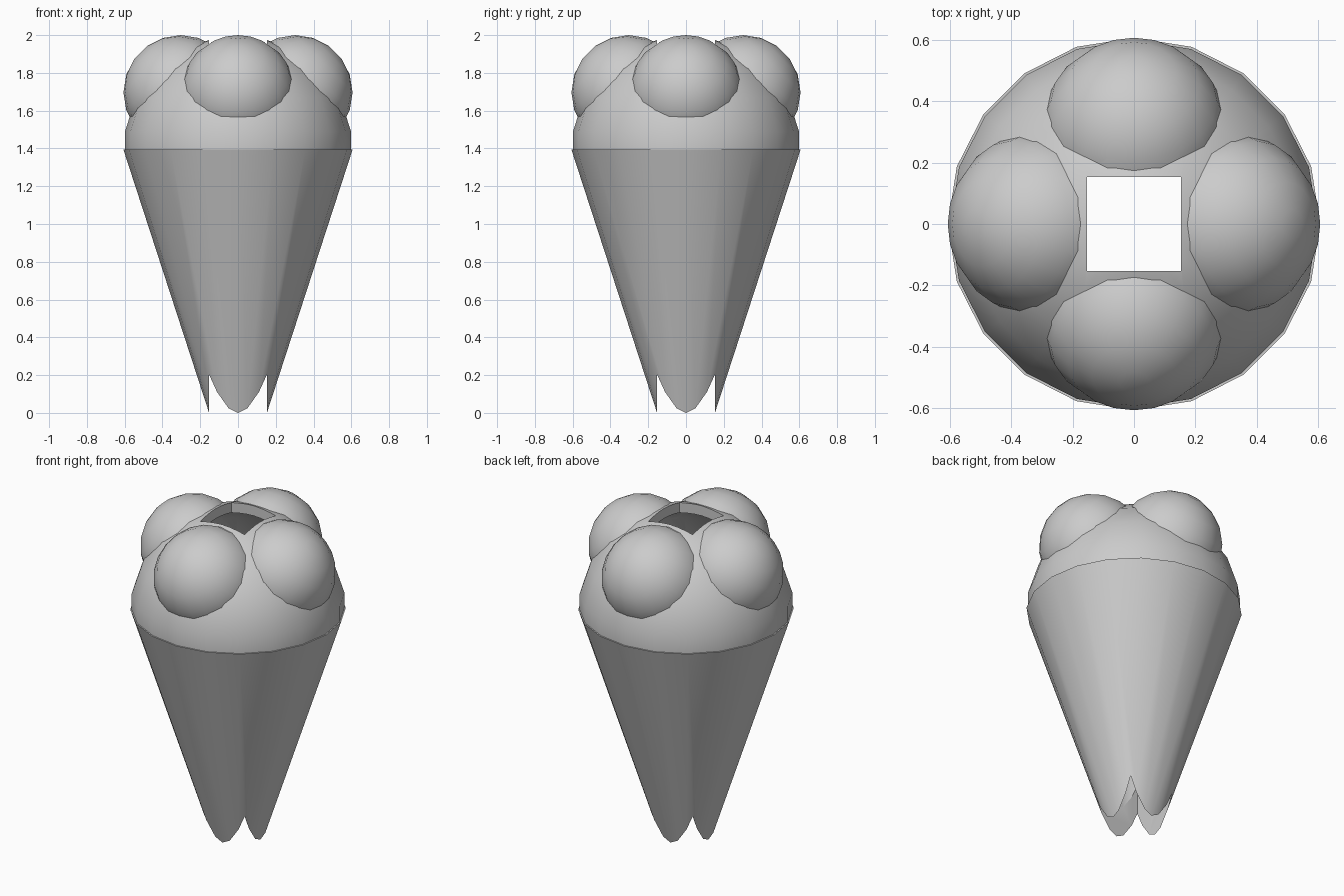
import bpy, bmesh
from math import radians, sin, cos, pi
from mathutils import Matrix

if "Cube" in bpy.data.objects:
    bpy.data.objects.remove(bpy.data.objects["Cube"], do_unlink=True)

SIDES = 20
R = 0.6065            # rim radius
RIM_Z = 1.3935        # height where cone meets dome
SLOPE = 0.3254        # cone radius per unit height
WALL = 0.06
HOLE = 0.153          # half width of the square shaft

grey = bpy.data.materials.new("plain_grey")
grey.use_nodes = True
colour = (0.6, 0.6, 0.6, 1)
grey.diffuse_color = colour
grey.node_tree.nodes["Principled BSDF"].inputs["Base Color"].default_value = colour


def finish_mesh(name, bm, matrix=Matrix()):
    bmesh.ops.transform(bm, matrix=matrix, verts=bm.verts)
    bmesh.ops.recalc_face_normals(bm, faces=bm.faces)
    mesh = bpy.data.meshes.new(name)
    bm.to_mesh(mesh)
    bm.free()
    mesh.materials.append(grey)
    obj = bpy.data.objects.new(name, mesh)
    bpy.context.collection.objects.link(obj)
    return obj


def lathe(name, profile, matrix=Matrix()):
    """Turn an (r, z) profile around z into a closed solid."""
    bm = bmesh.new()
    verts = [bm.verts.new((r, 0, z)) for r, z in profile]
    edges = [bm.edges.new(pair) for pair in zip(verts, verts[1:])]
    bmesh.ops.spin(bm, geom=verts + edges, cent=(0, 0, 0), axis=(0, 0, 1),
                   angle=2 * pi, steps=SIDES)
    bmesh.ops.remove_doubles(bm, verts=bm.verts, dist=1e-5)
    return finish_mesh(name, bm, matrix)


def ball_rings(radius, z, count):
    """Rings from the top cap downwards, offset by half a step."""
    angles = [radians(9 + 18 * i) for i in range(count)]
    rings = [(radius * sin(a), z + radius * cos(a)) for a in angles]
    return [(0, rings[0][1])] + rings


def dome_profile(radius):
    rings = ball_rings(radius, RIM_Z, 5)
    return rings + [(rings[-1][0], RIM_Z)]


# Cutters: hollow core and square shaft
inner = R - WALL
core = lathe("core_cutter", dome_profile(inner)
             + [(inner, RIM_Z), (0, RIM_Z - inner / SLOPE)])
bm = bmesh.new()
bmesh.ops.create_cube(bm, size=2)
shaft = finish_mesh("shaft_cutter", bm,
                    Matrix.Translation((0, 0, 1)) @ Matrix.Diagonal((HOLE, HOLE, 2, 1)))

# Cone and dome
parts = [
    lathe("cone", [(0, RIM_Z), (R, RIM_Z), (0, RIM_Z - R / SLOPE)]),
    lathe("dome", dome_profile(R) + [(0, RIM_Z)]),
]

# Four tilted scoops around the dome
r = R / 2
scoop_rings = ball_rings(r, 0, 10)
scoop_rings.append((0, scoop_rings[-1][1]))
for i, side in enumerate(("left", "back", "right", "front")):
    place = (Matrix.Rotation(i * pi / 2, 4, "Z")
             @ Matrix.Translation((r, 0, RIM_Z + r))
             @ Matrix.Rotation(pi / 4, 4, "Y"))
    parts.append(lathe(side + "_scoop", scoop_rings, place))

# Hollow every part, cut the shaft and smooth
for obj in parts:
    bpy.ops.object.select_all(action="DESELECT")
    obj.select_set(True)
    bpy.context.view_layer.objects.active = obj
    for cutter in (core, shaft):
        mod = obj.modifiers.new("cut", "BOOLEAN")
        mod.operation = "DIFFERENCE"
        mod.solver = "EXACT"
        mod.object = cutter
        bpy.ops.object.modifier_apply(modifier=mod.name)
    bpy.ops.object.shade_smooth_by_angle(angle=radians(30))

for cutter in (core, shaft):
    bpy.data.objects.remove(cutter, do_unlink=True)
